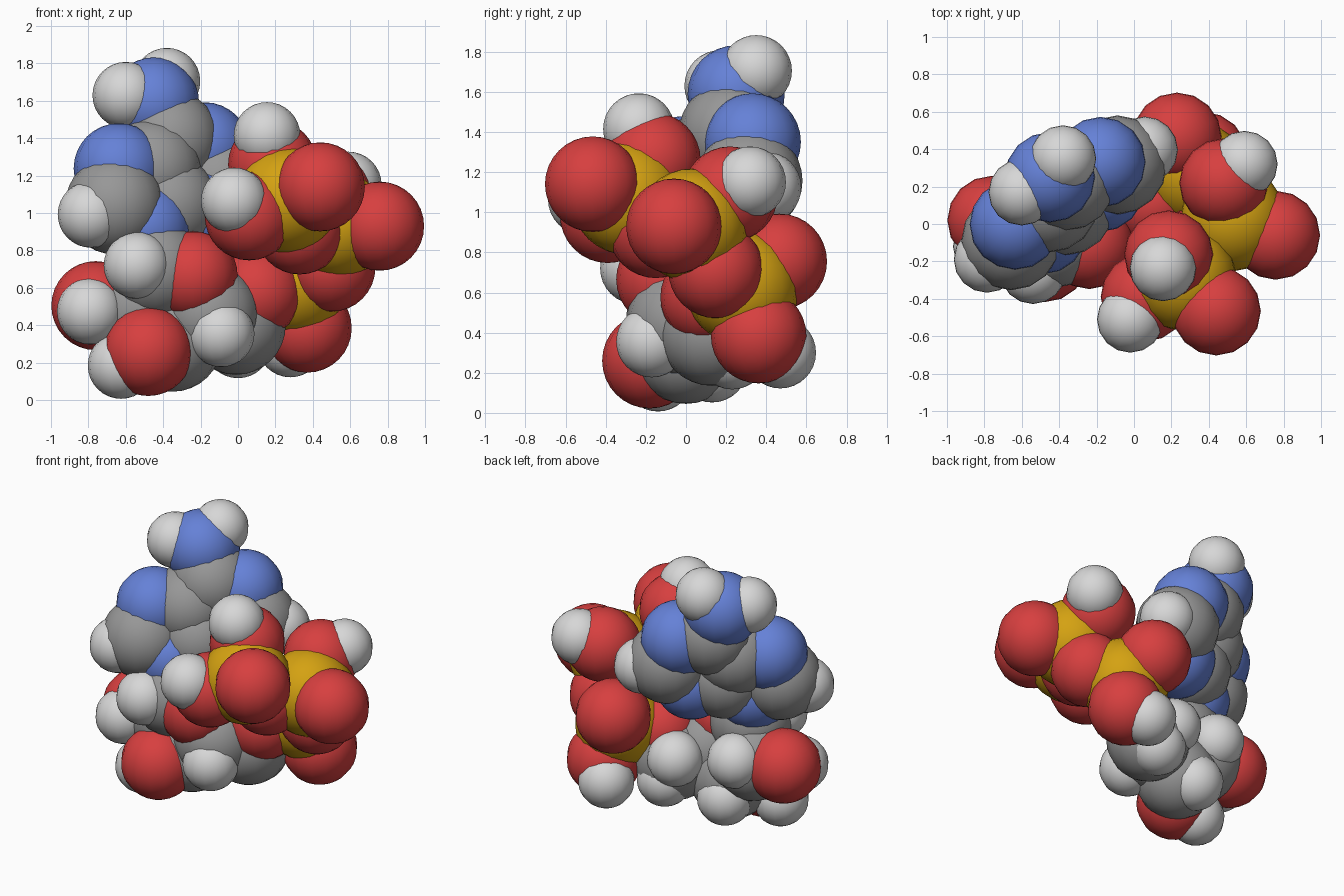
import bpy
import bmesh
from math import cos, sin, radians
from mathutils import Vector

cube = bpy.data.objects.get("Cube")
if cube:
    bpy.data.objects.remove(cube, do_unlink=True)

# Element: sphere radius and colour
ELEMENTS = {
    "hydrogen": (.178, "light_grey", (.68, .68, .68)),
    "carbon": (.265, "mid_grey", (.31, .31, .31)),
    "nitrogen": (.242, "blue", (.13, .22, .68)),
    "oxygen": (.238, "red", (.68, .05, .05)),
    "phosphorus": (.283, "golden_yellow", (.66, .36, .006)),
}


def make_material(name, colour):
    mat = bpy.data.materials.new(name)
    mat.use_nodes = True
    mat.diffuse_color = (*colour, 1)
    mat.node_tree.nodes["Principled BSDF"].inputs["Base Color"].default_value = (*colour, 1)
    return mat


def make_ball_mesh(element, radius, material):
    mesh = bpy.data.meshes.new(element + "_ball")
    bm = bmesh.new()
    bmesh.ops.create_uvsphere(bm, u_segments=16, v_segments=16, radius=radius)
    for face in bm.faces:
        face.smooth = True
    bm.to_mesh(mesh)
    bm.free()
    mesh.materials.append(material)
    return mesh


BALLS = {element: make_ball_mesh(element, radius, make_material(name, colour))
         for element, (radius, name, colour) in ELEMENTS.items()}


def add_atom(element, place, position):
    atom = bpy.data.objects.new(place + "_" + element, BALLS[element])
    atom.location = position
    bpy.context.collection.objects.link(atom)


def add_group(group, atoms):
    for place, element, position in atoms:
        add_atom(element, group + "_" + place, position)


# Flat double ring: a hexagon and a pentagon sharing one edge
hex_centre = Vector((-.273, .214, 1.198))
up_axis = Vector((-.42, .07, .905)).normalized()
side_axis = Vector((.75, .59, .30)).normalized()
pent_centre = hex_centre - side_axis * .332
HEX, PENT, HYDROGEN_BOND = .214, .182, .17


def on_ring(centre, radius, degrees):
    a = radians(degrees)
    return centre + radius * (cos(a) * up_axis + sin(a) * side_axis)


hexagon = ["carbon", "nitrogen", "carbon", "nitrogen", "carbon", "carbon"]
for i, element in enumerate(hexagon):
    add_atom(element, "six_ring", on_ring(hex_centre, HEX, 60 * i))
for i, element in enumerate(["nitrogen", "carbon", "nitrogen"]):
    add_atom(element, "five_ring", on_ring(pent_centre, PENT, 198 + 72 * i))

# Atoms hanging off the double ring
add_atom("hydrogen", "six_ring_outer", on_ring(hex_centre, HEX + HYDROGEN_BOND, 120))
add_atom("hydrogen", "five_ring_outer", on_ring(pent_centre, PENT + HYDROGEN_BOND, 270))
add_group("top_branch", [
    ("centre", "nitrogen", (-.45, .25, 1.59)),
    ("right", "hydrogen", (-.6, .17, 1.63)),
    ("left", "hydrogen", (-.38, .35, 1.705)),
])

# Sugar ring with its side branches
add_group("sugar_ring", [
    ("upper", "carbon", (-.44, -.08, .7)),
    ("right", "carbon", (-.53, .02, .49)),
    ("lower", "carbon", (-.35, 0, .31)),
    ("left", "carbon", (-.15, -.03, .46)),
    ("bridge", "oxygen", (-.24, -.11, .665)),
    ("upper", "hydrogen", (-.54, -.25, .72)),
    ("right", "hydrogen", (-.51, .19, .54)),
    ("lower", "hydrogen", (-.39, .13, .23)),
    ("left", "hydrogen", (-.09, -.17, .355)),
])
add_group("sugar_branch", [
    ("right", "oxygen", (-.76, .02, .505)),
    ("right", "hydrogen", (-.79, -.12, .475)),
    ("front", "oxygen", (-.48, -.18, .26)),
    ("front", "hydrogen", (-.625, -.14, .185)),
    ("back", "carbon", (-.01, .13, .4)),
    ("back_upper", "hydrogen", (-.1, .26, .47)),
    ("back_lower", "hydrogen", (0, .23, .295)),
])

# Three linked phosphate groups, from the sugar outwards
add_group("inner_phosphate", [
    ("link", "oxygen", (.107, .11, .577)),
    ("centre", "phosphorus", (.31, .28, .625)),
    ("back", "oxygen", (.23, .465, .755)),
    ("lower", "oxygen", (.37, .362, .385)),
    ("lower", "hydrogen", (.28, .47, .3)),
])
add_group("middle_phosphate", [
    ("link", "oxygen", (.497, .15, .71)),
    ("centre", "phosphorus", (.53, .03, .935)),
    ("left", "oxygen", (.757, -.06, .93)),
    ("back", "oxygen", (.48, .22, 1.09)),
    ("back", "hydrogen", (.59, .32, 1.15)),
])
add_group("outer_phosphate", [
    ("link", "oxygen", (.33, -.15, .91)),
    ("centre", "phosphorus", (.265, -.29, 1.07)),
    ("front", "oxygen", (.44, -.465, 1.14)),
    ("upper", "oxygen", (.185, -.165, 1.26)),
    ("upper", "hydrogen", (.155, -.235, 1.415)),
    ("right", "oxygen", (.06, -.39, .985)),
    ("right", "hydrogen", (-.02, -.51, 1.065)),
])
